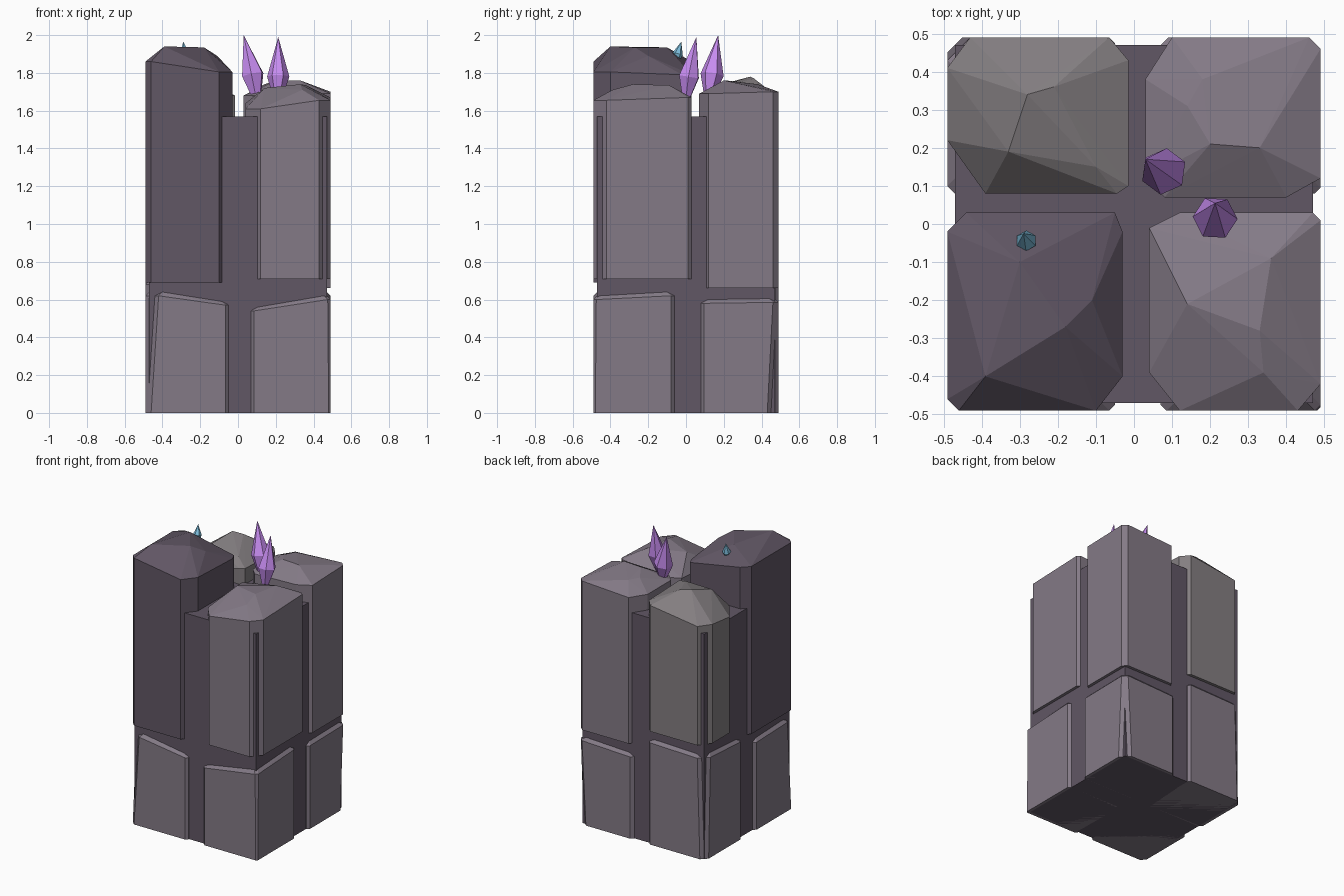
import bpy, bmesh, math
from mathutils import Vector

if "Cube" in bpy.data.objects:
    bpy.data.objects.remove(bpy.data.objects["Cube"])


def material(name, rgb):
    m = bpy.data.materials.new(name)
    m.diffuse_color = (*rgb, 1)
    m.use_nodes = True
    m.node_tree.nodes["Principled BSDF"].inputs["Base Color"].default_value = m.diffuse_color
    return m


ROCK = material("rock", (0.23, 0.195, 0.24))
GREY = material("grey_rock", (0.23, 0.21, 0.22))
DARK = material("dark_rock", (0.12, 0.095, 0.13))
PURPLE = material("purple_crystal", (0.57, 0.26, 0.87))
BLUE = material("blue_crystal", (0.2, 0.5, 0.7))


def hull(name, points, mat):
    """Flat-faceted convex solid around a set of points."""
    bm = bmesh.new()
    for p in points:
        bm.verts.new(p)
    bmesh.ops.convex_hull(bm, input=bm.verts[:])
    bmesh.ops.delete(bm, geom=[v for v in bm.verts if not v.link_faces], context='VERTS')
    bmesh.ops.dissolve_limit(bm, angle_limit=0.01, verts=bm.verts[:], edges=bm.edges[:])
    bmesh.ops.recalc_face_normals(bm, faces=bm.faces[:])
    me = bpy.data.meshes.new(name)
    bm.to_mesh(me)
    bm.free()
    me.materials.append(mat)
    ob = bpy.data.objects.new(name, me)
    bpy.context.collection.objects.link(ob)
    return ob


def octagon(box, cuts, heights, inset=0.0):
    """Chamfered rectangle; corners run front-left, front-right, back-right, back-left."""
    x0, x1, y0, y1 = box
    x0, x1, y0, y1 = x0 + inset, x1 - inset, y0 + inset, y1 - inset
    pts = []
    for (x, y, sx, sy), (cx, cy), z in zip(
            ((x0, y0, 1, 1), (x1, y0, -1, 1), (x1, y1, -1, -1), (x0, y1, 1, -1)), cuts, heights):
        pts += [(x + sx * cx, y, z), (x, y + sy * cy, z)]
    return pts


# Central core
hull("core", [(x, y, z) for x in (-0.47, 0.47) for y in (-0.47, 0.47) for z in (0, 1.57)], DARK)

# Upper pillars: name, box, corner cuts, bottom z, rim heights, crown points, material
uppers = [
    ("front_left_pillar", (-0.49, -0.03, -0.49, 0.03),
     ((0.03, 0.03), (0.07, 0.09), (0.02, 0.05), (0.05, 0.05)), 0.69, (1.86, 1.805, 1.79, 1.86),
     ((-0.39, -0.40, 1.94), (-0.30, -0.10, 1.935), (-0.18, -0.27, 1.935), (-0.11, -0.20, 1.89)), DARK),
    ("front_right_pillar", (0.04, 0.49, -0.49, 0.03),
     ((0.08, 0.10), (0.06, 0.07), (0.02, 0.02), (0.08, 0.04)), 0.71, (1.61, 1.655, 1.67, 1.64),
     ((0.14, -0.21, 1.72), (0.33, -0.28, 1.74), (0.36, -0.09, 1.735), (0.34, -0.39, 1.71)), ROCK),
    ("back_right_pillar", (0.03, 0.49, 0.07, 0.49),
     ((0.05, 0.05), (0.09, 0.05), (0.03, 0.03), (0.07, 0.11)), 0.66, (1.68, 1.69, 1.70, 1.68),
     ((0.20, 0.21, 1.76), (0.33, 0.20, 1.76), (0.14, 0.31, 1.74), (0.18, 0.38, 1.74)), ROCK),
    ("back_left_pillar", (-0.49, -0.015, 0.08, 0.49),
     ((0.10, 0.14), (0.03, 0.02), (0.05, 0.06), (0.06, 0.08)), 0.79, (1.60, 1.68, 1.67, 1.62),
     ((-0.28, 0.34, 1.78), (-0.33, 0.19, 1.74), (-0.10, 0.15, 1.72), (-0.21, 0.36, 1.77)), GREY),
]
for name, box, cuts, z0, rim, crown, mat in uppers:
    hull(name, octagon(box, cuts, [z0] * 4) + octagon(box, cuts, rim) + list(crown), mat)

# Lower blocks: name, box, chamfers at bottom and top, rim heights
lowers = [
    ("front_left_block", (-0.49, -0.05, -0.49, -0.06),
     (0.03, 0.015, 0.02, 0.02), (0.07, 0.015, 0.02, 0.02), (0.62, 0.57, 0.57, 0.61)),
    ("front_right_block", (0.07, 0.49, -0.49, -0.06),
     (0.015, 0.01, 0.02, 0.02), (0.015, 0.015, 0.02, 0.02), (0.54, 0.60, 0.62, 0.57)),
    ("back_right_block", (0.06, 0.49, 0.08, 0.49),
     (0.02, 0.015, 0.06, 0.03), (0.02, 0.015, 0.03, 0.03), (0.57, 0.58, 0.585, 0.57)),
    ("back_left_block", (-0.49, -0.05, 0.08, 0.49),
     (0.02, 0.02, 0.015, 0.04), (0.02, 0.02, 0.015, 0.06), (0.68, 0.68, 0.71, 0.70)),
]
for name, box, low, top, rim in lowers:
    low, top = [(c, c) for c in low], [(c, c) for c in top]
    hull(name, octagon(box, low, [0] * 4) + octagon(box, top, rim)
         + octagon(box, top, [z + 0.02 for z in rim], 0.02), ROCK)


def crystal(name, base, middle, tip, r, sides, turn, mat):
    """Leaning gem: small base ring, wide belt, pointed tip."""
    base, middle, tip = Vector(base), Vector(middle), Vector(tip)
    q = (tip - base).to_track_quat('Z', 'Y')
    pts = [tip]
    for c, rad in ((base, r * 0.35), (middle, r)):
        for i in range(sides):
            a = turn + math.tau * i / sides
            pts.append(c + q @ Vector((rad * math.cos(a), rad * math.sin(a), 0)))
    hull(name, pts, mat)


# Crystals
crystal("tall_crystal", (0.10, 0.12, 1.66), (0.078, 0.138, 1.79), (0.03, 0.17, 2.0), 0.062, 6, 0.5, PURPLE)
crystal("short_crystal", (0.21, 0.0, 1.66), (0.213, 0.016, 1.78), (0.213, 0.055, 1.99), 0.059, 6, 0.0, PURPLE)
crystal("small_crystal", (-0.28, -0.055, 1.85), (-0.283, -0.044, 1.90), (-0.29, -0.025, 1.965), 0.028, 6, 0.2, BLUE)
